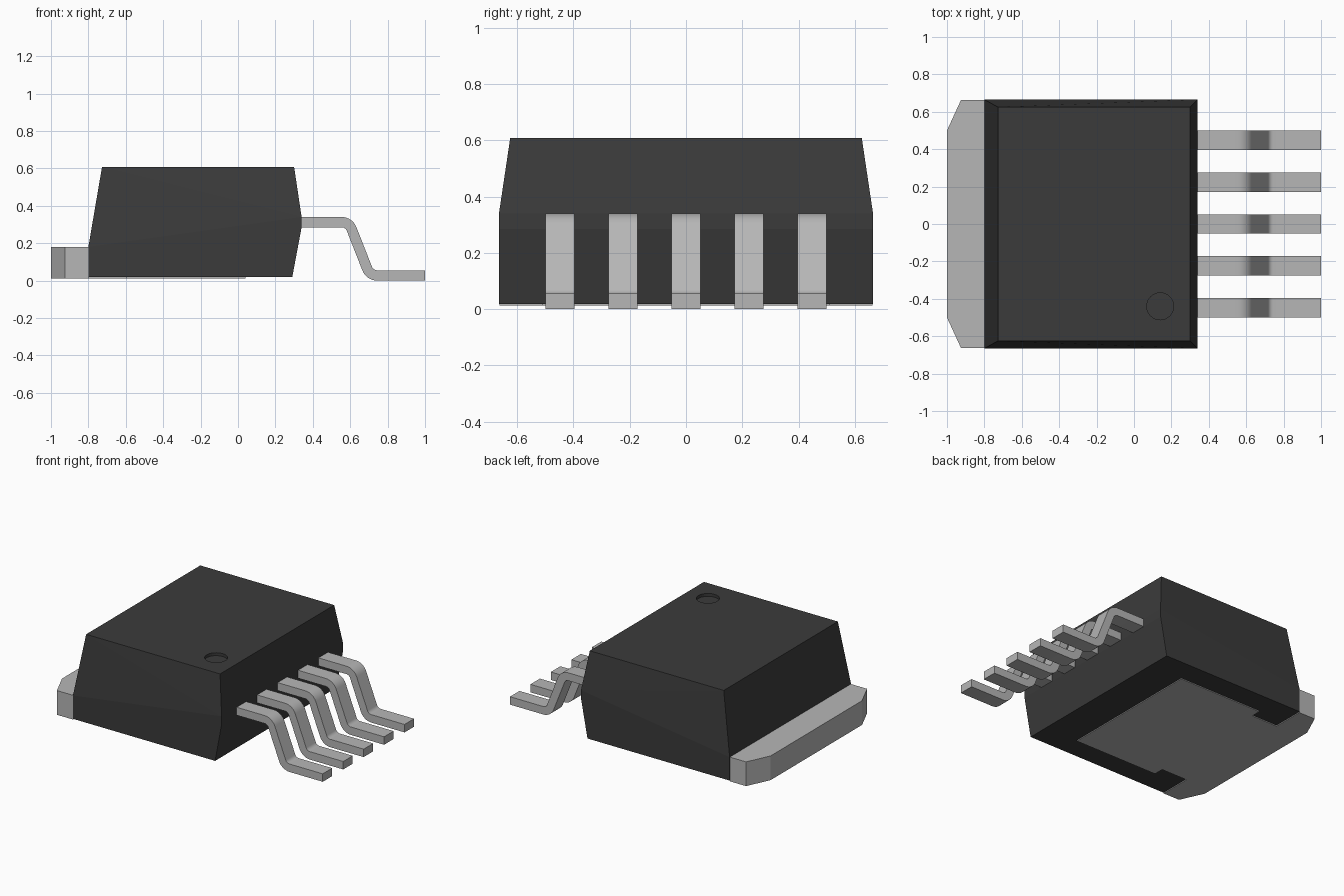
import bpy
import bmesh
from math import radians, sin, cos, tan, atan2
from mathutils import Vector

cube = bpy.data.objects.get("Cube")
if cube:
    bpy.data.objects.remove(cube, do_unlink=True)


def make_material(name, value):
    mat = bpy.data.materials.new(name)
    mat.use_nodes = True
    colour = (value, value, value, 1)
    mat.diffuse_color = colour
    mat.node_tree.nodes["Principled BSDF"].inputs["Base Color"].default_value = colour
    return mat


black_plastic = make_material("black plastic", 0.043)
grey_metal = make_material("grey metal", 0.47)


def finish(name, bm, mat):
    bmesh.ops.recalc_face_normals(bm, faces=bm.faces)
    mesh = bpy.data.meshes.new(name)
    bm.to_mesh(mesh)
    bm.free()
    mesh.materials.append(mat)
    obj = bpy.data.objects.new(name, mesh)
    bpy.context.collection.objects.link(obj)
    return obj


def prism(name, outline, offset, mat):
    """Extrude a closed 3D outline along an offset."""
    bm = bmesh.new()
    face = bm.faces.new([bm.verts.new(p) for p in outline])
    result = bmesh.ops.extrude_face_region(bm, geom=[face], use_keep_orig=True)
    verts = [g for g in result["geom"] if isinstance(g, bmesh.types.BMVert)]
    bmesh.ops.translate(bm, verts=verts, vec=Vector(offset))
    return finish(name, bm, mat)


def activate(obj):
    bpy.ops.object.select_all(action="DESELECT")
    obj.select_set(True)
    bpy.context.view_layer.objects.active = obj


# Moulded body: side profile with the two sides leaning in towards the top
HALF_WIDTH, TOP_HALF_WIDTH, TOP = 0.665, 0.625, 0.608
profile = [(-0.8, 0.018), (0.29, 0.018), (0.34, 0.285), (0.34, 0.34),
           (0.3, TOP), (-0.727, TOP), (-0.8, 0.18)]
bm = bmesh.new()
sides = []
for s in (-1, 1):
    verts = [bm.verts.new((x, s * (TOP_HALF_WIDTH if z == TOP else HALF_WIDTH), z))
             for x, z in profile]
    bm.faces.new([verts[i] for i in (0, 1, 2, 3, 6)])
    upper = bm.faces.new(verts[3:])
    bmesh.ops.triangulate(bm, faces=[upper])
    sides.append(verts)
front, back = sides
for i in range(len(profile)):
    j = (i + 1) % len(profile)
    bm.faces.new((front[i], front[j], back[j], back[i]))
body = finish("body", bm, black_plastic)

# Round pin-one dimple sunk into the top
bm = bmesh.new()
bmesh.ops.create_cone(bm, cap_ends=True, segments=32, radius1=0.072,
                      radius2=0.072, depth=0.06)
bmesh.ops.translate(bm, verts=bm.verts, vec=(0.14, -0.44, TOP + 0.01))
cutter = finish("dimple_cutter", bm, black_plastic)
cutter.hide_render = True
cut = body.modifiers.new("dimple", "BOOLEAN")
cut.operation = "DIFFERENCE"
cut.solver = "EXACT"
cut.object = cutter
activate(body)
bpy.ops.object.modifier_apply(modifier=cut.name)
bpy.data.objects.remove(cutter, do_unlink=True)

# Heat-sink tab with chamfered corners and a pad exposed under the body
half = [(-1, 0.5), (-0.925, 0.663), (-0.8, 0.663), (-0.8, 0.44),
        (-0.6, 0.44), (-0.6, 0.51), (0.04, 0.51)]
outline = half + [(x, -y) for x, y in reversed(half)]
prism("heat_sink_tab", [(x, y, 0.012) for x, y in outline], (0, 0, 0.168), grey_metal)

# Gull-wing leads: constant thickness with rounded bends
HIGH, LOW, H, R = 0.3125, 0.0275, 0.0275, 0.058
BEND_A, BEND_B = 0.593, 0.705
WIDTH, PITCH, STEPS = 0.104, 0.224, 8
slope = atan2(HIGH - LOW, BEND_B - BEND_A)
reach = R * tan(slope / 2)


def lead_edge(side):
    """Upper (side=1) or lower (side=-1) edge of the lead, from body to tip."""
    edge = [(0.3, HIGH + side * H)]
    for cx, cz, start, turn, r in (
            (BEND_A - reach, HIGH - R, radians(90), -slope, R + side * H),
            (BEND_B + reach, LOW + R, radians(-90) - slope, slope, R - side * H)):
        for i in range(STEPS + 1):
            a = start + turn * i / STEPS
            edge.append((cx + r * cos(a), cz + r * sin(a)))
    edge.append((1, LOW + side * H))
    return edge


lead_outline = lead_edge(1) + lead_edge(-1)[::-1]
for n in range(5):
    y = (n - 2) * PITCH - WIDTH / 2
    lead = prism(f"lead_{n + 1}", [(x, y, z) for x, z in lead_outline],
                 (0, WIDTH, 0), grey_metal)
    activate(lead)
    bpy.ops.object.shade_smooth_by_angle(angle=radians(30))
